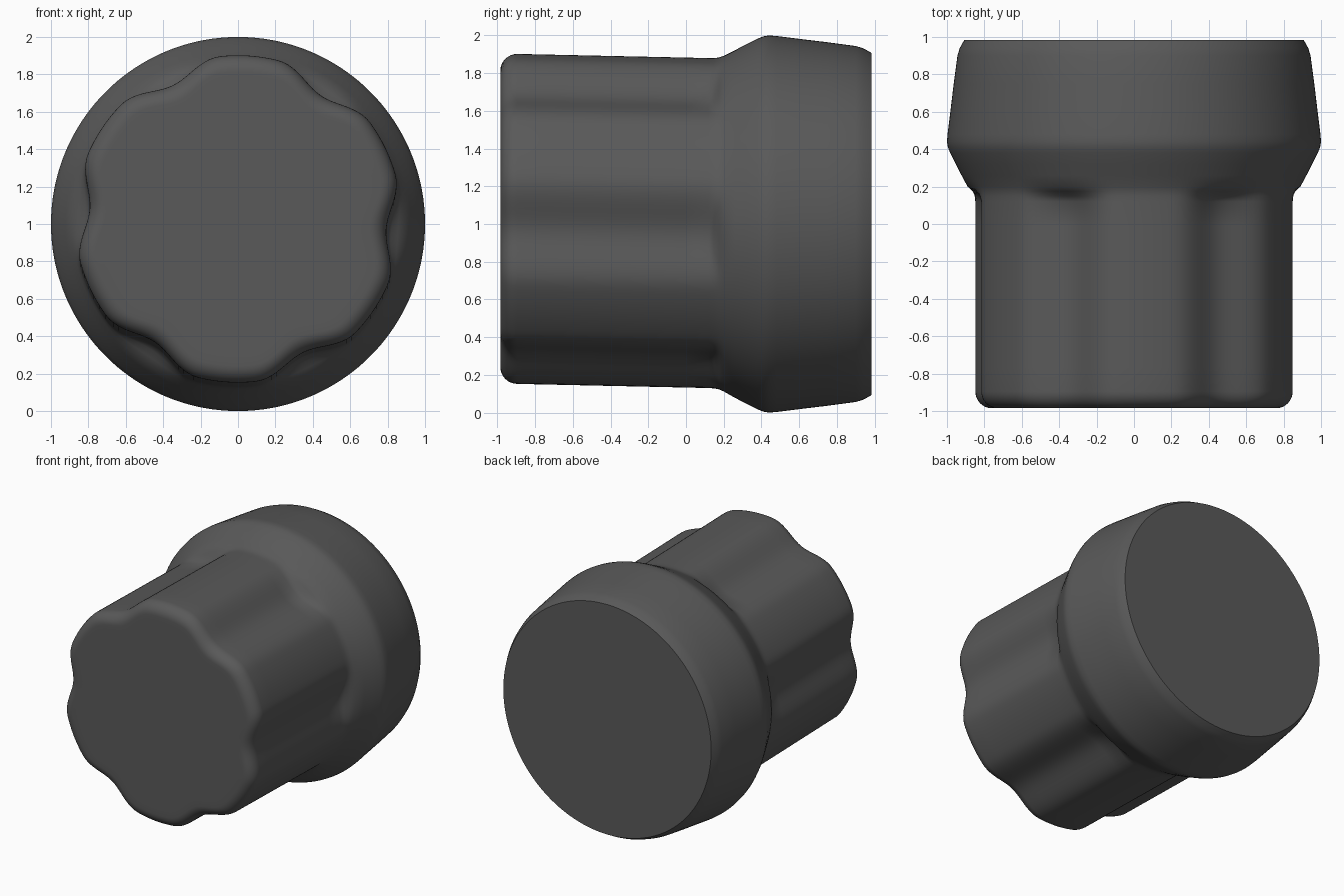
import bpy, bmesh, math

if "Cube" in bpy.data.objects:
    bpy.data.objects.remove(bpy.data.objects["Cube"])

N = 180            # points round the knob
LOBES = 6
DENT_AT = math.radians(-4)
DENT_HALF = math.radians(20)
DENT_DEPTH = 0.08


def dent(a):
    # soft groove shape, repeated between the six lobes
    step = 2 * math.pi / LOBES
    d = abs((a - DENT_AT + step / 2) % step - step / 2)
    return 0.5 + 0.5 * math.cos(math.pi * d / DENT_HALF) if d < DENT_HALF else 0.0


# Rings from front to back: y, radius, groove strength, centre height
rings = [(-0.985, 0.5, 0.5, 1.027), (-0.985, 0.74, 1, 1.027)]
for i in range(9):                       # rounded front edge
    t = math.pi / 2 * i / 8
    rings.append((-0.895 - 0.09 * math.cos(t), 0.785 + 0.09 * math.sin(t), 1, 1.027))
for i in range(1, 9):                    # fluted grip
    t = i / 8
    rings.append((-0.895 + 1.015 * t, 0.875, 1, 1.027 - 0.022 * t))
rings += [                               # shoulder, collar and back edge
    (0.15, 0.876, 0.7, 1.004), (0.175, 0.88, 0.3, 1.003), (0.20, 0.89, 0, 1.002),
    (0.26, 0.922, 0, 1.0), (0.32, 0.953, 0, 1.0), (0.38, 0.983, 0, 1.0),
    (0.41, 0.995, 0, 1.0), (0.44, 1.0, 0, 1.0), (0.48, 0.997, 0, 1.0),
    (0.60, 0.982, 0, 1.0), (0.75, 0.964, 0, 1.0), (0.90, 0.944, 0, 1.0),
    (0.94, 0.932, 0, 1.0), (0.983, 0.908, 0, 1.0)]

bm = bmesh.new()
loops = []
for y, r, k, cz in rings:
    loop = []
    for j in range(N):
        a = 2 * math.pi * j / N
        rr = r - DENT_DEPTH * k * dent(a)
        loop.append(bm.verts.new((rr * math.cos(a), y, cz + rr * math.sin(a))))
    loops.append(loop)
for p, q in zip(loops, loops[1:]):
    for j in range(N):
        n = (j + 1) % N
        bm.faces.new((p[j], p[n], q[n], q[j]))
bm.faces.new(loops[0])
bm.faces.new(loops[-1])
bmesh.ops.recalc_face_normals(bm, faces=bm.faces)

mesh = bpy.data.meshes.new("knob")
bm.to_mesh(mesh)
bm.free()
knob = bpy.data.objects.new("knob", mesh)
bpy.context.collection.objects.link(knob)

# Dark grey plastic
mat = bpy.data.materials.new("dark_grey")
mat.diffuse_color = (0.1, 0.1, 0.1, 1)
mat.use_nodes = True
mat.node_tree.nodes["Principled BSDF"].inputs["Base Color"].default_value = mat.diffuse_color
mesh.materials.append(mat)

bpy.context.view_layer.objects.active = knob
knob.select_set(True)
bpy.ops.object.shade_smooth_by_angle(angle=math.radians(40))
